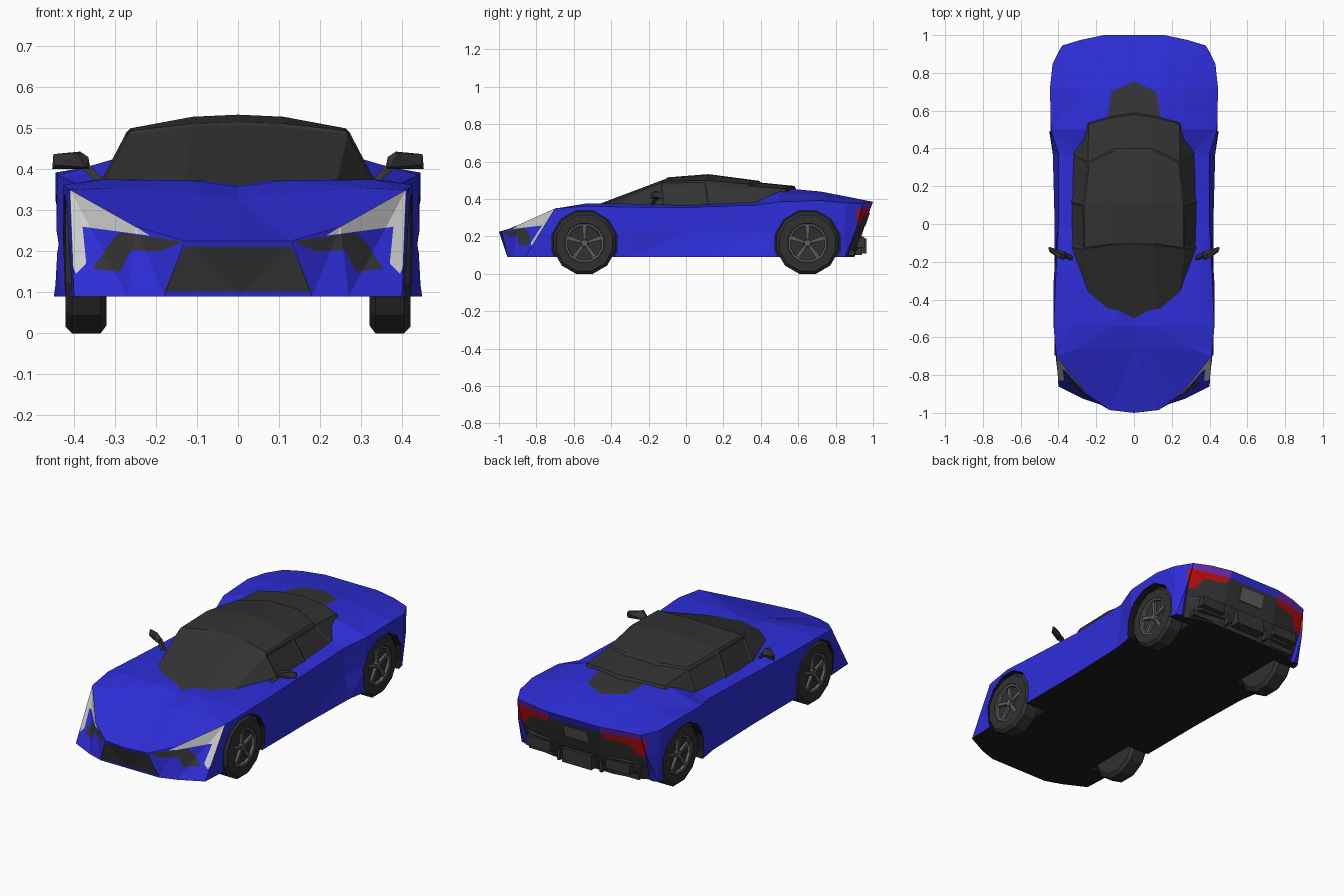
import bpy, bmesh, math
from mathutils import Vector
from itertools import product

if "Cube" in bpy.data.objects:
    bpy.data.objects.remove(bpy.data.objects["Cube"])


def mat(name, r, g, b):
    m = bpy.data.materials.new(name)
    m.diffuse_color = (r, g, b, 1)
    m.use_nodes = True
    m.node_tree.nodes["Principled BSDF"].inputs["Base Color"].default_value = m.diffuse_color
    return m


BLUE = mat("blue paint", .027, .027, .70)
TRIM = mat("dark trim", .035, .035, .035)
BLACK = mat("underside black", .012, .012, .012)
WHITE = mat("headlight white", .62, .62, .62)
RED = mat("tail light red", .55, .005, .005)
PURPLE = mat("tail light purple", .19, .025, .50)
GLASS = mat("dark glass", .033, .033, .033)
RUBBER = mat("tyre rubber", .03, .03, .03)
RIM = mat("rim grey", .11, .11, .11)
BODY = [BLUE, TRIM, BLACK, WHITE, RED, PURPLE]


def finish(bm, name, mats):
    bmesh.ops.recalc_face_normals(bm, faces=bm.faces[:])
    me = bpy.data.meshes.new(name)
    bm.to_mesh(me)
    bm.free()
    for m in mats:
        me.materials.append(m)
    ob = bpy.data.objects.new(name, me)
    bpy.context.collection.objects.link(ob)
    return ob


def face(bm, pts, mi=0):
    f = bm.faces.new([bm.verts.new(p) for p in pts])
    f.material_index = mi


def mirror_face(bm, pts, mi=0):
    for s in (1, -1):
        face(bm, [(s * x, y, z) for x, y, z in pts], mi)


def loft(bm, rings, mi=lambda row, col: 0):
    for r, (a, b) in enumerate(zip(rings, rings[1:])):
        for c in range(len(a) - 1):
            mirror_face(bm, [a[c], a[c + 1], b[c + 1], b[c]], mi(r, c))


def hull(name, pts, m):
    bm = bmesh.new()
    vs = [bm.verts.new(p) for p in pts]
    bmesh.ops.convex_hull(bm, input=vs)
    return finish(bm, name, [m])


def box(name, x, y, z, m):
    return hull(name, list(product(x, y, z)), m)


def lathe(bm, s, y, z, prof, n, closed=False, mi=0):
    """Turn an (x, r) profile around the wheel axis."""
    def ring(x, r):
        return [bm.verts.new((s * x, y + r * math.sin((k + .5) * math.tau / n),
                              z + r * math.cos((k + .5) * math.tau / n))) for k in range(n)]
    rings = [ring(*p) for p in prof]
    pairs = list(zip(rings, rings[1:])) + ([(rings[-1], rings[0])] if closed else [])
    for a, b in pairs:
        for k in range(n):
            j = (k + 1) % n
            bm.faces.new((a[k], a[j], b[j], b[k])).material_index = mi
    if not closed:
        for r in (rings[0], rings[-1]):
            bm.faces.new(r).material_index = mi


def paint(bm, i, j, poly, mi, test):
    """Cut a convex outline, seen along one axis, into the faces and colour its inside."""
    for s in (1, -1):
        pts = [(s * a, b) for a, b in poly]
        cx = sum(p[0] for p in pts) / len(pts)
        cy = sum(p[1] for p in pts) / len(pts)
        planes = []
        for (ax, ay), (bx, by) in zip(pts, pts[1:] + pts[:1]):
            no, co = Vector((0, 0, 0)), Vector((0, 0, 0))
            no[i], no[j], co[i], co[j] = by - ay, ax - bx, ax, ay
            if (cx - ax) * no[i] + (cy - ay) * no[j] > 0:
                no = -no
            planes.append((co, no.normalized()))
            fs = [f for f in bm.faces if test(f) and s * f.calc_center_median().x > -.2]
            geom = list({e for f in fs for e in f.edges}) + list({v for f in fs for v in f.verts})
            bmesh.ops.bisect_plane(bm, geom=fs + geom, dist=1e-5, plane_co=co, plane_no=no)
            bm.normal_update()
        for f in bm.faces:
            c = f.calc_center_median()
            if test(f) and all((c - co).dot(no) < 1e-5 for co, no in planes):
                f.material_index = mi


# Body shell: cross sections y, centre z, hood crease, crest, shoulder, mid side, sill x
SECTIONS = [
    (-.66, .325, .08, .337, .30, .355, .415, .352, .42, .22, .41),
    (-.54, .357, .11, .372, .33, .375, .425, .362, .43, .22, .42),
    (-.30, .372, .13, .375, .34, .375, .415, .357, .425, .24, .42),
    (0, .365, .14, .365, .335, .365, .40, .355, .405, .22, .42),
    (.37, .40, .14, .40, .30, .385, .40, .367, .405, .22, .43),
    (.50, .46, .13, .46, .25, .44, .44, .385, .443, .22, .45),
    (.72, .44, .14, .44, .27, .422, .445, .392, .445, .25, .45),
    (.85, .415, .15, .415, .30, .40, .43, .38, .43, .25, .42)]
rings = [[(0, -1, .225), (.13, -.985, .225), (.25, -.90, .26), (.41, -.70, .35),
          (.405, -.78, .22), (.40, -.86, .09)]]
for y, az, bx, bz, cx, cz, dx, dz, ex, ez, fx in SECTIONS:
    rings.append([(0, y, az), (bx, y, bz), (cx, y, cz), (dx, y, dz), (ex, y, ez), (fx, y, .09)])
rings.append([(0, 1, .385), (.16, 1, .385), (.28, .975, .383), (.38, .945, .375),
              (.40, .91, .24), (.39, .86, .09)])
rings.append([(0, .985, .345), (.16, .985, .345), (.28, .96, .345), (.38, .935, .345),
              (.385, .90, .235), (.37, .85, .09)])
bm = bmesh.new()
last = len(rings) - 2
loft(bm, rings, lambda r, c: 5 if r == last and c in (1, 2) else 0)
# nose and tail faces close the shell
front_low = [(0, -.955, .09), (.18, -.955, .09), (.27, -.925, .09)]
rear_low = [(0, .90, .09), (.18, .90, .09), (.30, .88, .09)]
for (a, b, c, d, e, f), (la, lb, lc), mi in ((rings[0], front_low, 0), (rings[-1], rear_low, 1)):
    for pts in ((a, b, lb, la), (b, c, lc, lb), (c, d, lc), (d, e, lc), (e, f, lc)):
        mirror_face(bm, pts, mi)
edge = front_low + [r[5] for r in rings] + rear_low[::-1]
face(bm, edge + [(-x, y, z) for x, y, z in edge[::-1] if x > 0], 2)
bmesh.ops.remove_doubles(bm, verts=bm.verts[:], dist=1e-4)
bmesh.ops.recalc_face_normals(bm, faces=bm.faces[:])
bmesh.ops.triangulate(bm, faces=bm.faces[:])
bm.normal_update()


def is_nose(f):
    return f.normal.y < -.5 and f.calc_center_median().y < -.65


def is_tail(f):
    return f.normal.y > .4 and f.calc_center_median().y > .8


def is_deck(f):
    return f.normal.z > .6 and f.calc_center_median().y > .45


# headlights, grille, side vents, tail lights, engine cover
paint(bm, 0, 2, [(.215, .238), (.42, .37), (.42, .275), (.38, .26)], 3, is_nose)
paint(bm, 0, 2, [(.38, .27), (.42, .37), (.42, .20), (.395, .145), (.37, .17)], 3, is_nose)
paint(bm, 0, 2, [(-.13, .212), (.13, .212), (.18, .102), (-.18, .102)], 1, is_nose)
paint(bm, 0, 2, [(.135, .224), (.288, .246), (.325, .205), (.19, .20)], 1, is_nose)
paint(bm, 0, 2, [(.255, .215), (.30, .235), (.355, .158), (.288, .15)], 1, is_nose)
paint(bm, 0, 2, [(.16, .345), (.40, .345), (.39, .30), (.18, .315)], 4, is_tail)
paint(bm, 0, 2, [(.30, .31), (.40, .31), (.385, .235), (.34, .25)], 4, is_tail)
paint(bm, 0, 1, [(-.15, .50), (.15, .50), (.12, .70), (0, .755), (-.12, .70)], 1, is_deck)
body = finish(bm, "body_shell", BODY)

# Wheel arches cut into the shell
WHEELS = [(s, y) for s in (1, -1) for y in (-.543, .65)]
bm = bmesh.new()
for s, y in WHEELS:
    lathe(bm, s, y, .165, [(.29, .179), (.60, .179)], 12, mi=2)
cutter = finish(bm, "arch_cutter", BODY)
cutter.hide_render = True
mod = body.modifiers.new("arches", 'BOOLEAN')
mod.operation, mod.solver, mod.object = 'DIFFERENCE', 'EXACT', cutter
bpy.context.view_layer.objects.active = body
bpy.ops.object.modifier_apply(modifier=mod.name)
bpy.data.objects.remove(cutter)

# Cabin: windscreen, roof, side windows
cabin = [
    [(0, -.50, .36), (.13, -.47, .365), (.24, -.38, .365), (.335, -.30, .365)],
    [(0, -.11, .507), (.11, -.115, .503), (.268, -.135, .485), (.34, -.12, .35)],
    [(0, .12, .525), (.11, .12, .52), (.272, .10, .49), (.345, .12, .35)],
    [(0, .40, .488), (.10, .40, .485), (.245, .33, .47), (.335, .38, .365)],
    [(0, .58, .47), (.13, .56, .468), (.24, .53, .455), (.27, .50, .40)],
    [(0, .60, .43), (.13, .58, .43), (.24, .55, .41), (.27, .52, .38)]]
bm = bmesh.new()
loft(bm, cabin)
bmesh.ops.remove_doubles(bm, verts=bm.verts[:], dist=1e-4)
bmesh.ops.recalc_face_normals(bm, faces=bm.faces[:])
if sum(f.normal.z for f in bm.faces) < 0:
    bmesh.ops.reverse_faces(bm, faces=bm.faces[:])
mid = [f for f in bm.faces if -.1 < f.calc_center_median().y < .4]
roof = [f for f in mid if f.normal.z > .8]
sides = [f for f in mid if abs(f.normal.x) > .6]
bmesh.ops.inset_region(bm, faces=roof, thickness=.012, depth=.008)
bmesh.ops.inset_individual(bm, faces=sides, thickness=.018, depth=-.006)
finish(bm, "cabin", [GLASS])

# Wheels: tyre with dark dish, rim ring, hub and five spokes
for s, y in WHEELS:
    tag = ("right" if s > 0 else "left") + ("_front" if y < 0 else "_rear")
    bm = bmesh.new()
    lathe(bm, s, y, .165, [(.32, .10), (.32, .15), (.335, .171), (.405, .171), (.42, .155),
                           (.42, .108), (.402, .10), (.395, .03)], 12)
    finish(bm, tag + "_tyre", [RUBBER])
    bm = bmesh.new()
    lathe(bm, s, y, .165, [(.39, .106), (.419, .106), (.417, .095), (.39, .092)], 12, True)
    lathe(bm, s, y, .165, [(.39, .022), (.413, .018)], 10)
    for k in range(5):
        a = k * math.tau / 5
        d, n = Vector((0, math.sin(a), math.cos(a))), Vector((0, math.cos(a), -math.sin(a)))
        vs = [bm.verts.new(Vector((s * x, y, .165)) + d * r + n * w * t)
              for x in (.392, .411) for r, w in ((.01, .006), (.097, .012)) for t in (1, -1)]
        bmesh.ops.convex_hull(bm, input=vs)
    finish(bm, tag + "_rim", [RIM])

# Door mirrors
for s, tag in ((1, "right"), (-1, "left")):
    hull(tag + "_mirror", [(s * x, y, z) for x, y, z in (
        (.36, -.165, .40), (.365, -.165, .43), (.385, -.16, .443), (.45, -.135, .437),
        (.453, -.13, .40), (.37, -.19, .405), (.39, -.185, .437), (.445, -.15, .41),
        (.36, -.15, .40), (.45, -.12, .43))], TRIM)
    hull(tag + "_mirror_arm", [(s * x, y + dy, z) for x, y, z in (
        (.325, -.19, .37), (.345, -.19, .37), (.365, -.17, .415), (.385, -.165, .405))
        for dy in (0, .02)], TRIM)
    # outer exhaust blocks
    box(tag + "_exhaust", (s * .17, s * .32), (.85, .955), (.14, .195), TRIM)

# Rear bumper, diffuser and number plate
hull("rear_bumper", [(s * x, y, z) for s in (1, -1) for x, y, z in (
    (.37, .84, .12), (.37, .90, .20), (.30, .94, .20), (.30, .92, .13), (.20, .95, .20))], TRIM)
box("diffuser", (-.34, .34), (.80, .90), (.097, .125), TRIM)
box("centre_exhaust", (-.09, .09), (.86, .965), (.11, .19), TRIM)
for x in (-.13, .13):
    box("diffuser_fin", (x - .008, x + .008), (.84, .94), (.10, .16), TRIM)
hull("number_plate", [(x, y + d, z) for x in (-.075, .075) for d in (0, .008)
                      for y, z in ((.975, .325), (.952, .255))], RIM)
